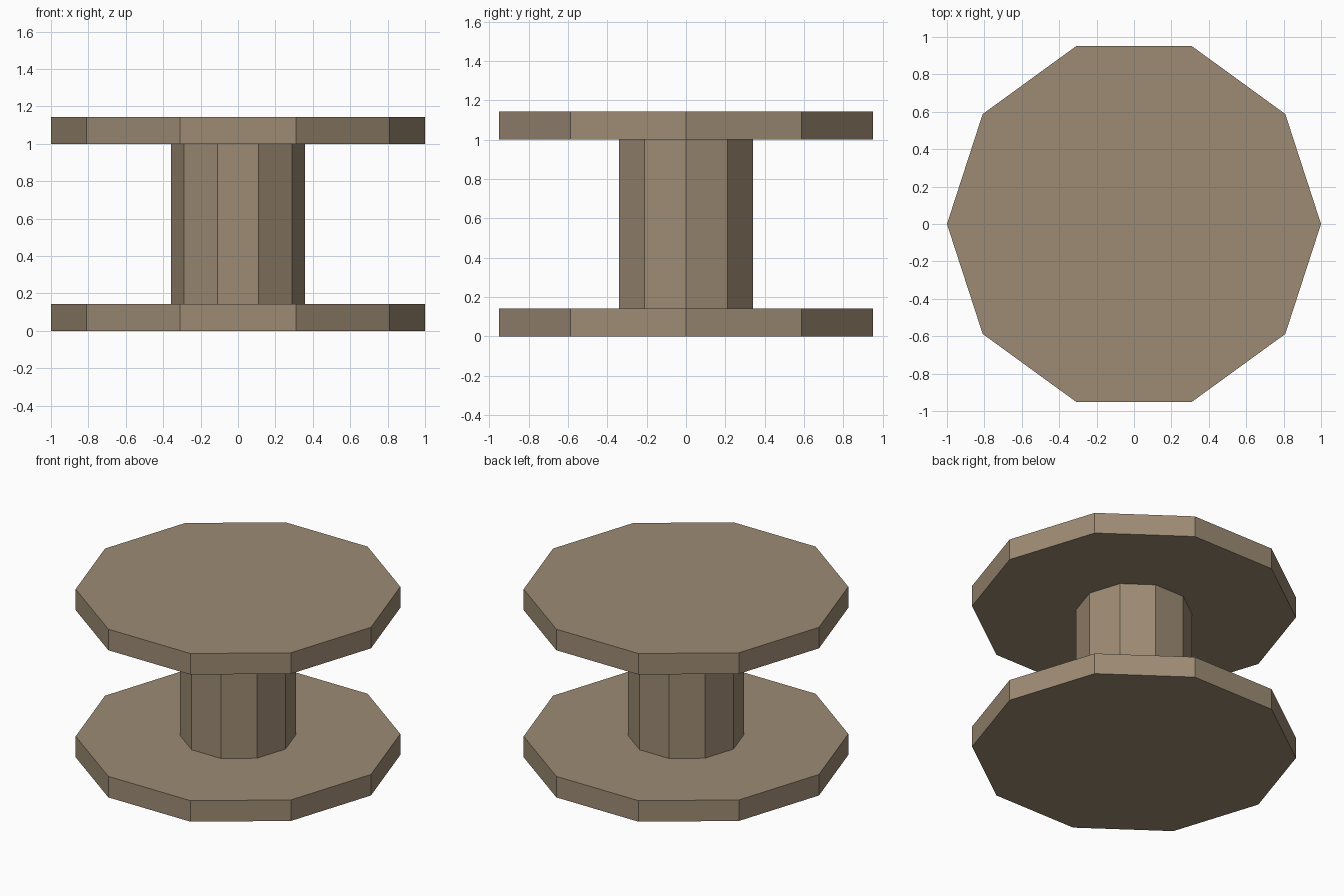
import bpy
import math

cube = bpy.data.objects.get("Cube")
if cube:
    bpy.data.objects.remove(cube, do_unlink=True)

SIDES = 10
FLANGE_RADIUS = 1.0
FLANGE_THICKNESS = 0.143
CORE_RADIUS = 0.357
CORE_HEIGHT = 0.857

# Single wood colour
wood = bpy.data.materials.new("light_brown_wood")
wood.use_nodes = True
colour = (0.34, 0.26, 0.175, 1.0)
wood.diffuse_color = colour
wood.node_tree.nodes["Principled BSDF"].inputs["Base Color"].default_value = colour


def add_prism(name, radius, bottom, height):
    """Flat-shaded ten-sided prism with corners on the x axis."""
    bpy.ops.mesh.primitive_cylinder_add(
        vertices=SIDES, radius=radius, depth=height,
        location=(0, 0, bottom + height / 2),
        rotation=(0, 0, math.pi / 2))
    part = bpy.context.object
    part.name = name
    part.data.name = name
    part.data.materials.append(wood)
    return part


# Spool: two wide discs joined by a narrow core
add_prism("bottom_disc", FLANGE_RADIUS, 0, FLANGE_THICKNESS)
add_prism("core", CORE_RADIUS, FLANGE_THICKNESS, CORE_HEIGHT)
add_prism("top_disc", FLANGE_RADIUS, FLANGE_THICKNESS + CORE_HEIGHT, FLANGE_THICKNESS)
